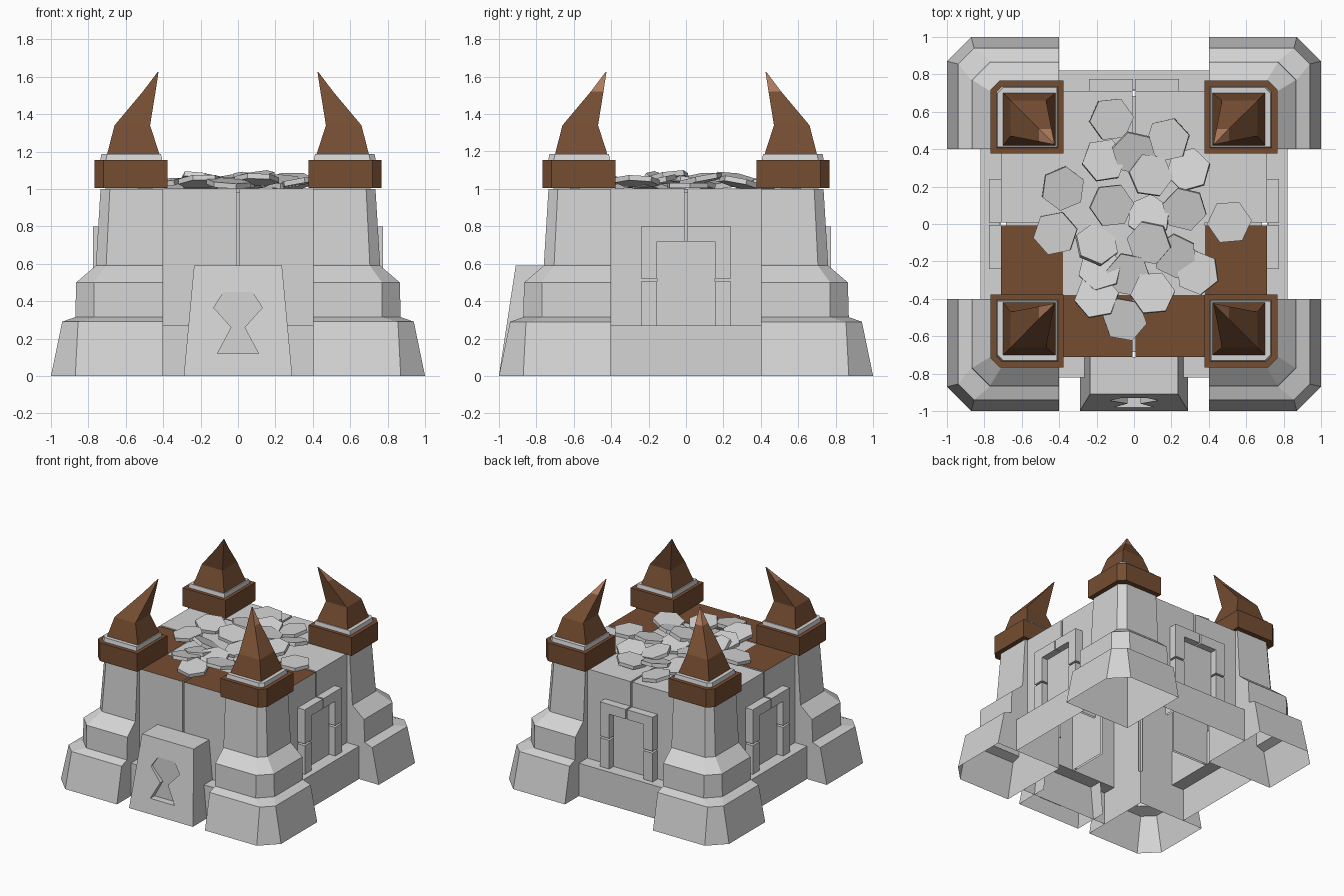
import bpy, bmesh, math, random
from mathutils import Matrix, Vector, Euler

if "Cube" in bpy.data.objects:
    bpy.data.objects.remove(bpy.data.objects["Cube"])

random.seed(4)


def material(name, rgb):
    m = bpy.data.materials.new(name)
    m.diffuse_color = (*rgb, 1)
    m.use_nodes = True
    m.node_tree.nodes["Principled BSDF"].inputs["Base Color"].default_value = m.diffuse_color
    return m


STONE = material("pale_stone", (0.66, 0.66, 0.66))
BROWN = material("brown", (0.18, 0.075, 0.032))
TIP = material("light_brown", (0.42, 0.2, 0.11))


def solid(name, rings, mats, xf=Matrix(), drop=None, paint=None):
    """Closed loft through rings; drop/paint are rules on (normal, centre)."""
    bm = bmesh.new()
    loops = [[bm.verts.new(xf @ Vector(p)) for p in r] for r in rings]
    n = len(loops[0])
    for a, b in zip(loops, loops[1:]):
        for i in range(n):
            j = (i + 1) % n
            bm.faces.new((a[i], a[j], b[j], b[i]))
    bm.faces.new(loops[0])
    bm.faces.new(loops[-1])
    bmesh.ops.recalc_face_normals(bm, faces=bm.faces)
    bm.normal_update()
    if paint:
        for f in bm.faces:
            f.material_index = int(paint(f.normal, f.calc_center_median()))
    if drop:
        inv = xf.to_3x3().inverted()
        gone = [f for f in bm.faces if drop(inv @ f.normal, f.calc_center_median())]
        bmesh.ops.delete(bm, geom=gone, context='FACES')
    me = bpy.data.meshes.new(name)
    bm.to_mesh(me)
    bm.free()
    for m in mats:
        me.materials.append(m)
    ob = bpy.data.objects.new(name, me)
    bpy.context.collection.objects.link(ob)
    return ob


def rect(x0, x1, y0, y1, z):
    return [(x0, y0, z), (x1, y0, z), (x1, y1, z), (x0, y1, z)]


def box(name, x0, x1, y0, y1, z0, z1, mats=(STONE,), **kw):
    return solid(name, [rect(x0, x1, y0, y1, z0), rect(x0, x1, y0, y1, z1)], mats, **kw)


def corner(i, a, c, z):
    """Square from i to a with the outer corner chamfered by c."""
    return [(i, i, z), (a, i, z), (a, a - c, z), (a - c, a, z), (i, a, z)]


def prism(name, pts, y0, y1, **kw):
    return solid(name, [[(x, y0, z) for x, z in pts], [(x, y1, z) for x, z in pts]],
                 (STONE,), **kw)


def below(n, c):
    return n.z < -0.9


def below_or_inner(n, c):
    return n.z < -0.9 or n.y > 0.9


# Corner towers with brown caps and curved horns
for sx in (-1, 1):
    for sy in (-1, 1):
        flip = Matrix.Diagonal((sx, sy, 1, 1))
        levels = ((0, 1, .13), (.29, .94, .085), (.315, .87, .1), (.5, .865, .095),
                  (.59, .76, .055), (1.0, .735, .05))
        solid("tower", [corner(.4, a, c, z) for z, a, c in levels], (STONE,), flip, below)
        solid("tower_cap", [corner(.378, .768, .05, 1.005), corner(.378, .768, .05, 1.155)],
              (BROWN,), flip)
        solid("horn_plinth", [corner(.405, .737, .03, 1.15), corner(.412, .73, .03, 1.187)],
              (STONE,), flip, below)
        horn = ((.42, .70, 1.185), (.47, .66, 1.34), (.441, .509, 1.52), (.425, .43, 1.625))
        solid("horn", [rect(a, b, a, b, z) for a, b, z in horn], (BROWN, TIP), flip, below,
              lambda n, c: c.z > 1.53 and (n.x * sx > .3 or (sy > 0 and n.y > .3)))

# Four walls: ledge, pair of slabs with a groove, and doorways except at the front
for k in range(4):
    turn = Matrix.Rotation(k * math.pi / 2, 4, 'Z')
    box("wall_ledge", -.4, .4, -.82, -.71, 0, .27, xf=turn, drop=below_or_inner)
    box("groove_fill", -.01, .01, -.685, -.38, .27, .98, xf=turn, drop=below_or_inner)
    for s in (-1, 1):
        flip = turn @ Matrix.Diagonal((s, 1, 1, 1))
        box("wall_slab", .008, .4, -.71, -.38, .27, 1.003, (STONE, BROWN), xf=flip,
            drop=below_or_inner, paint=lambda n, c: n.z > .9 and c.y < 0)
        if k:
            box("door_jamb", .155, .24, -.775, -.71, .27, .505, xf=flip, drop=below_or_inner)
            prism("door_arch", [(.155, .52), (.24, .52), (.24, .8), (.006, .8), (.006, .72),
                                (.155, .72)], -.775, -.71, xf=flip)
    if k:
        box("door_panel", -.155, .155, -.72, -.71, .27, .72, xf=turn, drop=below_or_inner)

# Floor under the treasure
box("floor", -.38, .38, -.38, .38, .98, 1.0)

# Sloping front block with a sunken keyhole
block = solid("keyhole_block", [rect(-.29, .29, -1, -.71, 0), rect(-.235, .235, -.91, -.71, .59)],
              (STONE,))
half = [(.075, .45), (.13, .365), (.035, .26), (.11, .12)]
cutter = prism("keyhole_cutter", half + [(-x, z) for x, z in reversed(half)], -1.2, -.925)
cutter.hide_render = True
mod = block.modifiers.new("keyhole", 'BOOLEAN')
mod.operation = 'DIFFERENCE'
mod.solver = 'EXACT'
mod.object = cutter
deps = bpy.context.evaluated_depsgraph_get()
cut_mesh = bpy.data.meshes.new_from_object(block.evaluated_get(deps))
block.modifiers.clear()
block.data = cut_mesh
bpy.data.objects.remove(cutter)
bm = bmesh.new()
bm.from_mesh(cut_mesh)
bm.normal_update()
gone = [f for f in bm.faces if f.calc_center_median().z < .001 or f.normal.y > .99]
bmesh.ops.delete(bm, geom=gone, context='FACES')
bm.to_mesh(cut_mesh)
bm.free()

# Heap of six-sided coins: x, y, z, tilt
coins = [(-.12, .56, 1.03, 8), (-.16, .34, 1.03, 12), (-.38, .19, 1.03, 10), (0, .38, 1.035, 14),
         (.18, .45, 1.03, 8), (.29, .29, 1.03, 14), (-.12, .1, 1.05, 12), (.09, .26, 1.05, 14),
         (.27, .08, 1.05, 12), (-.42, -.05, 1.03, 8), (-.2, -.11, 1.03, 28), (.08, -.1, 1.06, 13),
         (.51, .01, 1.018, 0), (.34, -.26, 1.04, 10), (-.2, -.39, 1.04, 12), (.1, -.37, 1.05, 10),
         (-.05, -.51, 1.03, 8), (-.18, -.24, 1.025, 12), (.22, -.17, 1.04, 12),
         (-.03, -.27, 1.03, 10), (.08, .04, 1.035, 12)]
for x, y, z, tilt in coins:
    way = random.uniform(0, math.tau)
    t = math.radians(tilt)
    xf = (Matrix.Translation((x, y, z))
          @ Euler((t * math.cos(way), t * math.sin(way), random.uniform(0, 1))).to_matrix().to_4x4())
    hexagon = [(.12 * math.cos(i * math.pi / 3), .12 * math.sin(i * math.pi / 3)) for i in range(6)]
    solid("coin", [[(a, b, h) for a, b in hexagon] for h in (-.014, .014)], (STONE,), xf)
